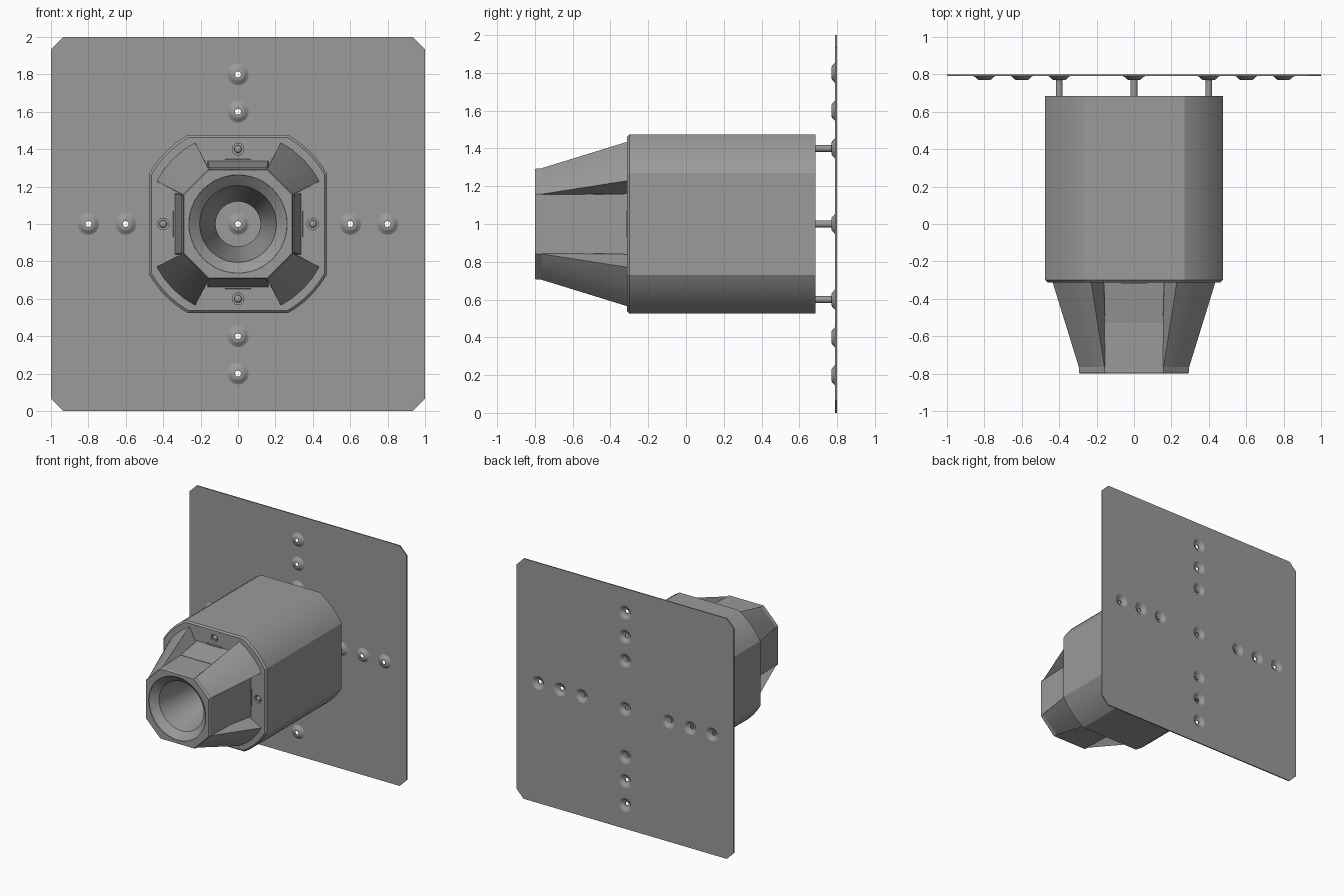
import bpy, bmesh, math

if "Cube" in bpy.data.objects:
    bpy.data.objects.remove(bpy.data.objects["Cube"])

CZ = 1.0  # height of the main axis

# Dark grey paint shared by every part
paint = bpy.data.materials.new("dark_grey")
paint.diffuse_color = (0.325, 0.325, 0.325, 1)
paint.use_nodes = True
paint.node_tree.nodes["Principled BSDF"].inputs["Base Color"].default_value = paint.diffuse_color


def smooth(ob, angle=30):
    bpy.ops.object.select_all(action='DESELECT')
    bpy.context.view_layer.objects.active = ob
    ob.select_set(True)
    bpy.ops.object.shade_smooth_by_angle(angle=math.radians(angle))


def finish(bm, name, angle):
    bmesh.ops.recalc_face_normals(bm, faces=bm.faces)
    me = bpy.data.meshes.new(name)
    bm.to_mesh(me)
    bm.free()
    me.materials.append(paint)
    ob = bpy.data.objects.new(name, me)
    bpy.context.collection.objects.link(ob)
    smooth(ob, angle)
    return ob


def loft(name, sections, angle=20):
    """Capped solid through (y, outline) sections; outlines are x, z about the axis."""
    bm = bmesh.new()
    rings = [[bm.verts.new((x, y, z + CZ)) for x, z in pts] for y, pts in sections]
    n = len(rings[0])
    for a, b in zip(rings, rings[1:]):
        for i in range(n):
            j = (i + 1) % n
            bm.faces.new((a[i], a[j], b[j], b[i]))
    bm.faces.new(rings[0])
    bm.faces.new(rings[-1])
    return finish(bm, name, angle)


def revolve(name, profile, centres, seg=24, ring=False, angle=30):
    """Turn an (r, y) profile about y at each centre; ring closes the profile, else ends are capped."""
    bm = bmesh.new()
    for cx, cz in centres:
        loops = [[bm.verts.new((cx + r * math.cos(t), y, CZ + cz + r * math.sin(t)))
                  for t in (2 * math.pi * k / seg for k in range(seg))] for r, y in profile]
        pairs = list(zip(loops, loops[1:])) + ([(loops[-1], loops[0])] if ring else [])
        for a, b in pairs:
            for i in range(seg):
                j = (i + 1) % seg
                bm.faces.new((a[i], a[j], b[j], b[i]))
        if not ring:
            bm.faces.new(loops[0])
            bm.faces.new(loops[-1])
    return finish(bm, name, angle)


def cut(ob, cutter, angle=20):
    mod = ob.modifiers.new("cut", 'BOOLEAN')
    mod.operation, mod.solver, mod.object = 'DIFFERENCE', 'EXACT', cutter
    bpy.context.view_layer.objects.active = ob
    bpy.ops.object.modifier_apply(modifier=mod.name)
    bpy.data.objects.remove(cutter)
    smooth(ob, angle)


def four(quarter):
    """Repeat a quarter outline around the axis."""
    out, pts = [], list(quarter)
    for _ in range(4):
        out += pts
        pts = [(z, -x) for x, z in pts]
    return out


def scaled(pts, s):
    return [(x * s, z * s) for x, z in pts]


def arc(a, b, n):
    """Points on a circle about the axis, from (a, b) to (b, a)."""
    r, t0, t1 = math.hypot(a, b), math.atan2(b, a), math.atan2(a, b)
    return [(r * math.cos(t0 + (t1 - t0) * k / n), r * math.sin(t0 + (t1 - t0) * k / n))
            for k in range(n + 1)]


def around(r):
    return [(r, 0), (0, r), (-r, 0), (0, -r)]


# Back plate with clipped corners and softly pressed screw bosses
holes = [(0, 0)] + around(0.4) + around(0.6) + around(0.8)
outline = four([(0.935, 1.0), (1.0, 0.935)])
plate = loft("back_plate", [(0.79, outline), (0.80, outline)])
cut(plate, revolve("plate_cutter", [(0.058, 0.7), (0.058, 0.9)], holes))
revolve("plate_bosses",
        [(0.058, 0.79), (0.05, 0.786), (0.038, 0.774), (0.03, 0.77), (0.016, 0.77),
         (0.016, 0.778), (0.028, 0.78), (0.036, 0.785), (0.048, 0.797), (0.058, 0.80)],
        holes, ring=True, angle=50)

# Main housing: flat sides joined by round corners, bevelled front edge
body = four(arc(0.27, 0.475, 8))
housing = loft("housing", [(-0.312, scaled(body, 0.975)), (-0.30, body), (0.685, body)])

# Nose: octagonal mouth flaring into four corner ridges
mouth = four([(0.155, 0.295)]
             + [(0.158 + 0.137 * k / 4, 0.295 - 0.137 * k / 4) for k in range(5)]
             + [(0.295, 0.155)])
base = four([(0.16, 0.305)] + arc(0.23, 0.437, 4) + [(0.305, 0.16)])
nose = loft("nose", [(-0.80, scaled(mouth, 0.98)), (-0.79, mouth), (-0.765, mouth),
                     (-0.305, base)])

# Funnel bore through nose and housing
bore = [(0.267, -0.82), (0.262, -0.795), (0.25, -0.785), (0.238, -0.775), (0.205, -0.745),
        (0.12, -0.25), (0.12, 0.75)]
for part in (nose, housing):
    cut(part, revolve("bore_cutter", bore, [(0, 0)], 48), 28)

# Bolt recesses in the housing front, and the mounting rods
cut(housing, revolve("recess_cutter", [(0.031, -0.4), (0.031, -0.285)], around(0.4)))
revolve("mounting_rods",
        [(0.012, -0.312), (0.02, -0.305), (0.02, -0.25), (0.018, -0.24), (0.018, 0.785)],
        around(0.4), angle=50)

# Raised wedge pads with a small clip on the four flat sides of the nose
for k, side in enumerate(("top", "right", "bottom", "left")):
    def slab(w0, w1, lo, hi):
        pts = [(w0, lo), (w0, hi), (w1, hi), (w1, lo)]
        for _ in range(k):
            pts = [(z, -x) for x, z in pts]
        return pts

    loft("pad_" + side, [(-0.53, slab(-0.155, 0.155, 0.28, 0.303)),
                         (-0.33, slab(-0.16, 0.16, 0.28, 0.335)),
                         (-0.305, slab(-0.165, 0.165, 0.28, 0.338))])
    loft("clip_" + side, [(-0.318, slab(-0.07, 0.07, 0.32, 0.346)),
                          (-0.305, slab(-0.07, 0.07, 0.32, 0.348))])
